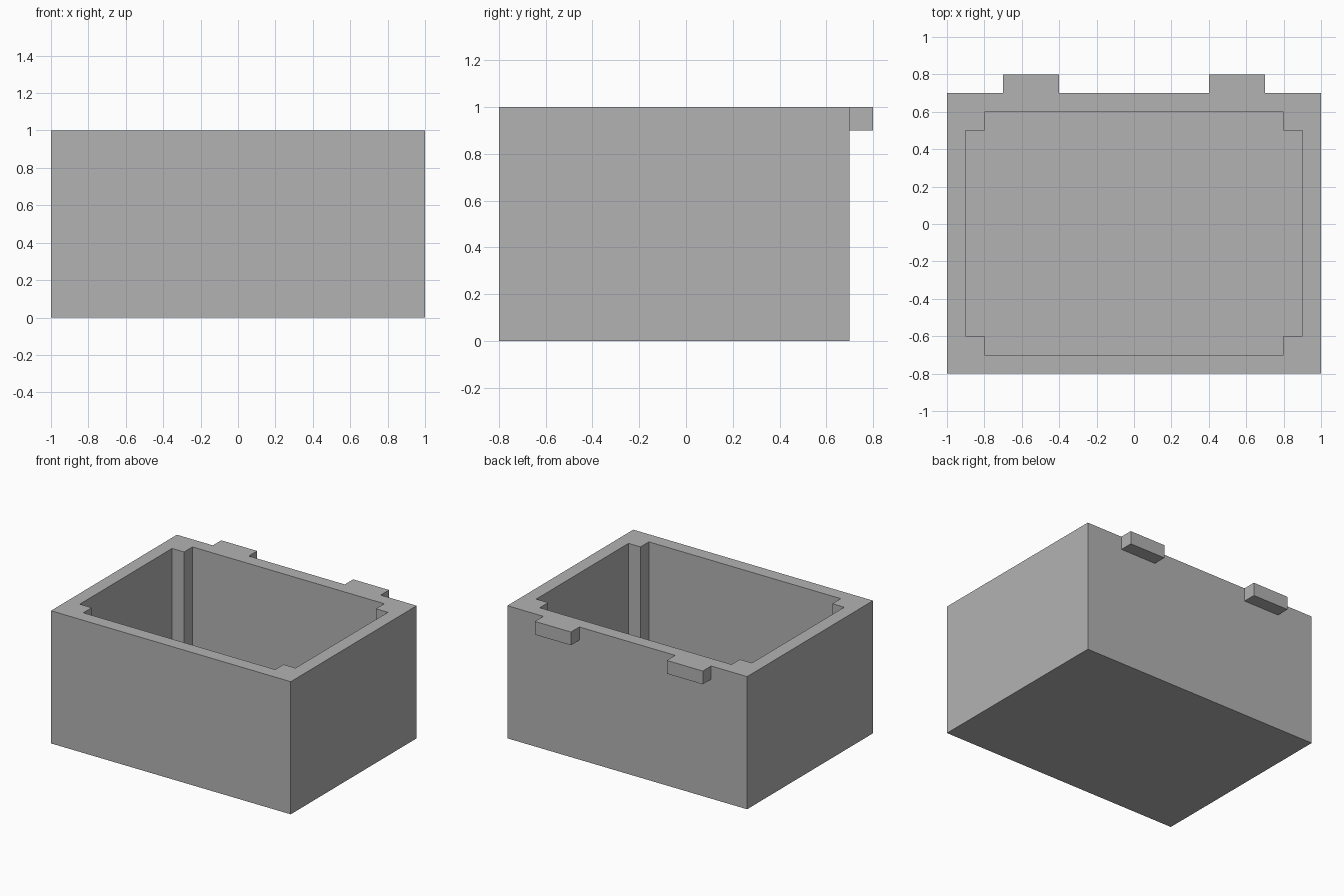
import bpy
import bmesh
from mathutils import Vector

cube = bpy.data.objects.get("Cube")
if cube:
    bpy.data.objects.remove(cube, do_unlink=True)

# Single plain grey for the whole bin
grey = bpy.data.materials.new("plain_grey")
grey.use_nodes = True
colour = (0.45, 0.45, 0.45, 1.0)
grey.diffuse_color = colour
grey.node_tree.nodes["Principled BSDF"].inputs["Base Color"].default_value = colour


def add_prism(bm, outline, bottom, top):
    """Extrude a closed xy outline between two heights."""
    face = bm.faces.new([bm.verts.new((x, y, bottom)) for x, y in outline])
    extruded = bmesh.ops.extrude_face_region(bm, geom=[face])["geom"]
    verts = [v for v in extruded if isinstance(v, bmesh.types.BMVert)]
    bmesh.ops.translate(bm, verts=verts, vec=Vector((0, 0, top - bottom)))


def rectangle(x0, x1, y0, y1):
    return [(x0, y0), (x1, y0), (x1, y1), (x0, y1)]


def make_prisms(name, outlines, bottom, top):
    bm = bmesh.new()
    for outline in outlines:
        add_prism(bm, outline, bottom, top)
    bmesh.ops.recalc_face_normals(bm, faces=bm.faces)
    mesh = bpy.data.meshes.new(name)
    bm.to_mesh(mesh)
    bm.free()
    mesh.materials.append(grey)
    obj = bpy.data.objects.new(name, mesh)
    bpy.context.collection.objects.link(obj)
    return obj


def combine(target, tool, operation):
    """Apply a boolean and discard the helper."""
    mod = target.modifiers.new(operation.lower(), "BOOLEAN")
    mod.object = tool
    mod.operation = operation
    mod.solver = "EXACT"
    bpy.context.view_layer.objects.active = target
    bpy.ops.object.modifier_apply(modifier=mod.name)
    bpy.data.objects.remove(tool, do_unlink=True)


# Outer block
WALL, FLOOR = 0.1, 0.1
FRONT, BACK = -0.8, 0.7
bin_body = make_prisms("bin_body", [rectangle(-1, 1, FRONT, BACK)], 0, 1)

# Hinge tabs on the back rim, set slightly into the wall
tabs = make_prisms("hinge_tabs",
                   [rectangle(x, x + 0.3, BACK - 0.05, BACK + 0.1) for x in (-0.7, 0.4)],
                   0.9, 1)
combine(bin_body, tabs, "UNION")

# Cavity outline: a rectangle notched at each corner to leave square posts
x_out, x_in = 1 - WALL, 1 - 2 * WALL
y_lo, y_hi = FRONT + WALL, BACK - WALL
right_side = [(x_in, y_lo), (x_in, y_lo + WALL), (x_out, y_lo + WALL),
              (x_out, y_hi - WALL), (x_in, y_hi - WALL), (x_in, y_hi)]
cavity_outline = right_side + [(-x, y) for x, y in reversed(right_side)]
cavity = make_prisms("cavity_cutter", [cavity_outline], FLOOR, 1.2)
cavity.hide_render = True
combine(bin_body, cavity, "DIFFERENCE")
